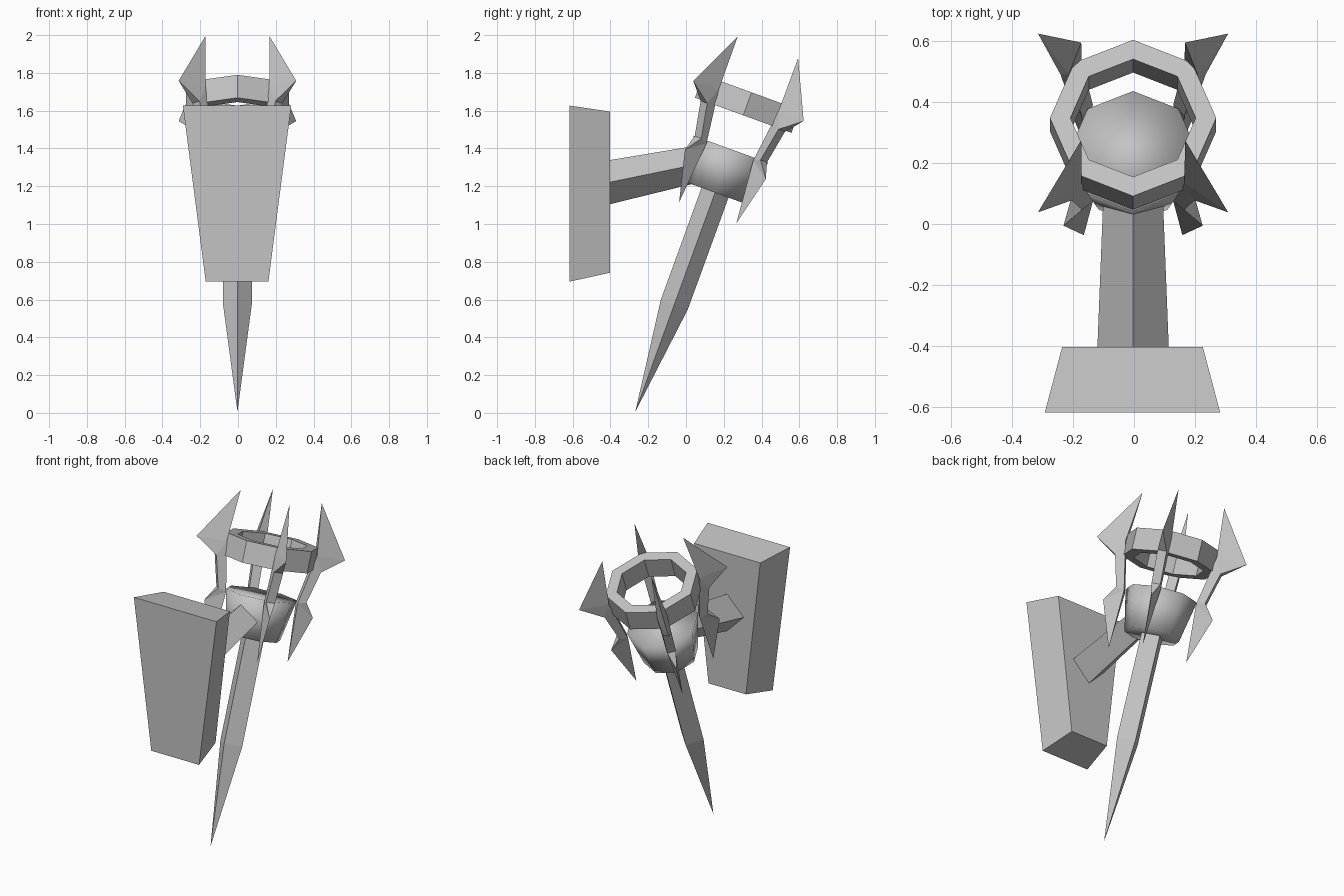
import bpy, bmesh
from math import radians, sin, cos, pi
from mathutils import Matrix, Vector

cube = bpy.data.objects.get("Cube")
if cube:
    bpy.data.objects.remove(cube, do_unlink=True)

GREY = (0.55, 0.55, 0.55, 1)
metal = bpy.data.materials.new("grey_iron")
metal.use_nodes = True
metal.diffuse_color = GREY
metal.node_tree.nodes["Principled BSDF"].inputs["Base Color"].default_value = GREY

# Torch axis leans back from the handle tip
TORCH = Matrix.Translation((-0.003, -0.267, 0.01)) @ Matrix.Rotation(radians(-20), 4, "X")


def finish(name, bm, matrix=Matrix(), smooth=False):
    bmesh.ops.remove_doubles(bm, verts=bm.verts, dist=0.0005)
    bmesh.ops.recalc_face_normals(bm, faces=bm.faces)
    bm.transform(matrix)
    mesh = bpy.data.meshes.new(name)
    bm.to_mesh(mesh)
    bm.free()
    mesh.materials.append(metal)
    for poly in mesh.polygons:
        poly.use_smooth = smooth
    obj = bpy.data.objects.new(name, mesh)
    bpy.context.collection.objects.link(obj)
    return obj


def loft(name, rings, closed=False, **kw):
    """Skin a list of point rings; cap the ends, or join last to first."""
    bm = bmesh.new()
    loops = [[bm.verts.new(p) for p in ring] for ring in rings]
    n = len(loops[0])
    pairs = list(zip(loops, loops[1:]))
    if closed:
        pairs.append((loops[-1], loops[0]))
    else:
        bm.faces.new(loops[0])
        bm.faces.new(loops[-1])
    for a, b in pairs:
        for i in range(n):
            j = (i + 1) % n
            bm.faces.new((a[i], a[j], b[j], b[i]))
    return finish(name, bm, **kw)


def ngon(sides, r, z):
    return [Vector((r * sin(2 * pi * i / sides), r * cos(2 * pi * i / sides), z))
            for i in range(sides)]


# Handle: square shaft tapering to a point
loft("handle", [ngon(4, r, z) for r, z in ((0.0006, 0), (0.076, 0.6), (0.076, 1.26))],
     matrix=TORCH)

# Cup and the open ring above it
loft("cup", [ngon(8, 0.16, 1.23), ngon(8, 0.21, 1.475)], matrix=TORCH, smooth=True)
loft("ring", [ngon(8, r, z) for r, z in
              ((0.205, 1.666), (0.272, 1.666), (0.272, 1.795), (0.205, 1.795))],
     closed=True, matrix=TORCH)

# Prongs: blades as (radius, height, half thickness), sharp at the points
BLADE = [(0.24, 2.05, 0), (0.44, 1.747, 0), (0.31, 1.66, 0.026), (0.262, 1.475, 0.026),
         (0.322, 1.39, 0), (0.228, 1.117, 0), (0.212, 1.46, 0.026), (0.268, 1.75, 0.03)]
SIDE = [(0, 1, 7), (1, 2, 7), (2, 3, 6, 7), (3, 4, 6), (4, 5, 6)]


def prong(name, angle):
    bm = bmesh.new()
    left, right = [[bm.verts.new((r, s * t, z)) for r, z, t in BLADE] for s in (1, -1)]
    for face in SIDE:
        bm.faces.new([left[i] for i in face])
        bm.faces.new([right[i] for i in reversed(face)])
    for i in range(len(BLADE)):
        j = (i + 1) % len(BLADE)
        if BLADE[i][2] or BLADE[j][2]:
            bm.faces.new((left[j], left[i], right[i], right[j]))
    finish(name, bm, TORCH @ Matrix.Rotation(radians(angle), 4, "Z"))


for label, angle in (("back_left", 45), ("back_right", 135),
                     ("front_right", 225), ("front_left", 315)):
    prong("prong_" + label, angle)


# Bracket arm: diamond bar rising from the plate into the cup
def diamond(y, z, r):
    return [Vector((x * r - 0.003, y, z + h * r)) for x, h in ((1, 0), (0, 1), (-1, 0), (0, -1))]


loft("bracket_arm", [diamond(-0.41, 1.22, 0.117), diamond(0.1, 1.325, 0.097)])


# Mounting plate: tapered block with bevelled sides
def trapezoid(y, low, high, w_low, w_high):
    return [Vector((x - 0.005, y, z)) for x, z in
            ((-w_low, low), (w_low, low), (w_high, high), (-w_high, high))]


loft("mounting_plate", [trapezoid(-0.617, 0.695, 1.627, 0.166, 0.287),
                        trapezoid(-0.402, 0.742, 1.595, 0.13, 0.23)])
